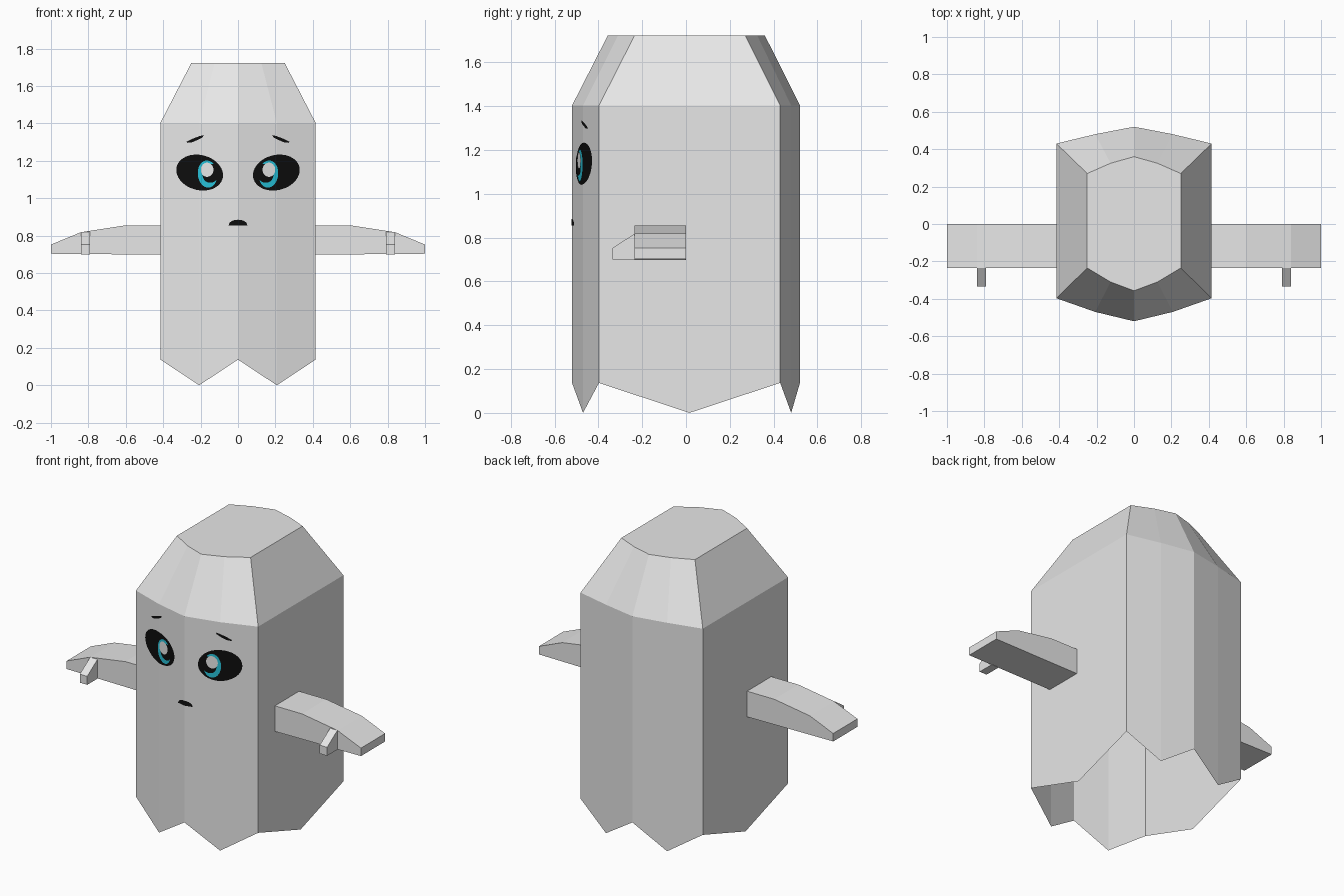
import bpy, bmesh, math
from mathutils import Vector

if "Cube" in bpy.data.objects:
    bpy.data.objects.remove(bpy.data.objects["Cube"])


def material(name, rgb):
    m = bpy.data.materials.new(name)
    m.diffuse_color = (*rgb, 1)
    m.use_nodes = True
    m.node_tree.nodes["Principled BSDF"].inputs["Base Color"].default_value = m.diffuse_color
    return m


PALE = material("pale grey", (0.8, 0.8, 0.8))
BLACK = material("black", (0.004, 0.004, 0.004))
CYAN = material("cyan", (0.02, 0.53, 0.68))


def finish(bm, name, mat):
    mesh = bpy.data.meshes.new(name)
    bm.to_mesh(mesh)
    bm.free()
    mesh.materials.append(mat)
    ob = bpy.data.objects.new(name, mesh)
    bpy.context.collection.objects.link(ob)
    return ob


# Body: open-bottomed sheet, bowed front and back, zigzag hem, tapered top
def ring(w, front, back, side_y):
    """Twelve outline points; front/back list y at the centre, middle, corner."""
    right = [(0, front[0]), (w / 2, front[1]), (w, front[2]), (w, side_y),
             (w, back[2]), (w / 2, back[1]), (0, back[0])]
    return right + [(-x, y) for x, y in right[-2:0:-1]]


FRONT = (-0.52, -0.47, -0.397)
BACK = (0.52, 0.48, 0.43)
W = 0.415
wide = ring(W, FRONT, BACK, 0.015)
narrow = ring(0.25, (-0.357, -0.31, -0.235), (0.36, 0.325, 0.27), 0.015)

bm = bmesh.new()
hem = [bm.verts.new((x, y, 0 if i % 2 else 0.137)) for i, (x, y) in enumerate(wide)]
shoulder = [bm.verts.new((x, y, 1.403)) for x, y in wide]
crown = [bm.verts.new((x, y, 1.722)) for x, y in narrow]
for low, high in ((hem, shoulder), (shoulder, crown)):
    for i in range(12):
        j = (i + 1) % 12
        bm.faces.new((low[i], low[j], high[j], high[i]))
bm.faces.new(crown)
finish(bm, "body", PALE)


# Arms and thumbs: side profiles extruded into prisms
def prism(name, profile, offset, mat):
    bm = bmesh.new()
    face = bm.faces.new([bm.verts.new(p) for p in profile])
    new = bmesh.ops.extrude_face_region(bm, geom=[face])["geom"]
    bmesh.ops.translate(bm, vec=Vector(offset),
                        verts=[v for v in new if isinstance(v, bmesh.types.BMVert)])
    bmesh.ops.recalc_face_normals(bm, faces=bm.faces)
    return finish(bm, name, mat)


ARM = [(0.41, 0.698), (1.0, 0.703), (1.0, 0.752), (0.84, 0.818), (0.6, 0.855), (0.41, 0.855)]
THUMB = [(-0.23, 0.70), (-0.335, 0.70), (-0.335, 0.752), (-0.235, 0.818), (-0.23, 0.818)]
for side, s in (("left", 1), ("right", -1)):
    prism(side + "_arm", [(s * x, -0.235, z) for x, z in ARM], (0, 0.235, 0), PALE)
    prism(side + "_thumb", [(s * 0.79, y, z) for y, z in THUMB], (s * 0.05, 0, 0), PALE)


# Face details: thin plates folded onto the bowed front
def front_y(x):
    t = abs(x) / (W / 2)
    if t < 1:
        return FRONT[0] + (FRONT[1] - FRONT[0]) * t
    return FRONT[1] + (FRONT[2] - FRONT[1]) * (t - 1)


def plate(name, points, lift, mat):
    bm = bmesh.new()
    bm.faces.new([bm.verts.new((x, 0, z)) for x, z in points])
    for x in (-W / 2, 0, W / 2):
        bmesh.ops.bisect_plane(bm, geom=bm.verts[:] + bm.edges[:] + bm.faces[:],
                               plane_co=(x, 0, 0), plane_no=(1, 0, 0))
    for v in bm.verts:
        v.co.y = front_y(v.co.x) - lift
    bm.normal_update()
    bmesh.ops.reverse_faces(bm, faces=[f for f in bm.faces if f.normal.y > 0])
    finish(bm, name, mat)


def ellipse(cx, cz, rx, rz, tilt=0, n=32):
    c, s = math.cos(tilt), math.sin(tilt)
    pts = [(rx * math.cos(2 * math.pi * i / n), rz * math.sin(2 * math.pi * i / n))
           for i in range(n)]
    return [(cx + u * c - v * s, cz + u * s + v * c) for u, v in pts]


EYE_PARTS = [
    ("eye", ellipse(0.205, 1.137, 0.127, 0.094, 0.25), 0.002, BLACK),
    ("iris", ellipse(0.163, 1.129, 0.052, 0.073, -0.1), 0.004, CYAN),
    ("pupil", ellipse(0.143, 1.133, 0.045, 0.052, 0.5), 0.006, BLACK),
    ("highlight", ellipse(0.165, 1.152, 0.034, 0.038), 0.008, PALE),
    ("eyebrow", [(0.182, 1.337), (0.205, 1.332), (0.24, 1.319), (0.275, 1.302),
                 (0.27, 1.296), (0.245, 1.299), (0.215, 1.312), (0.19, 1.325)], 0.002, BLACK),
]
for side, s in (("left", 1), ("right", -1)):
    for name, pts, lift, mat in EYE_PARTS:
        plate(side + "_" + name, [(s * x, z) for x, z in pts], lift, mat)

# Mouth: small dome
plate("mouth", [(0.05 * math.cos(math.pi * i / 12), 0.855 + 0.03 * math.sin(math.pi * i / 12))
                for i in range(13)], 0.002, BLACK)
